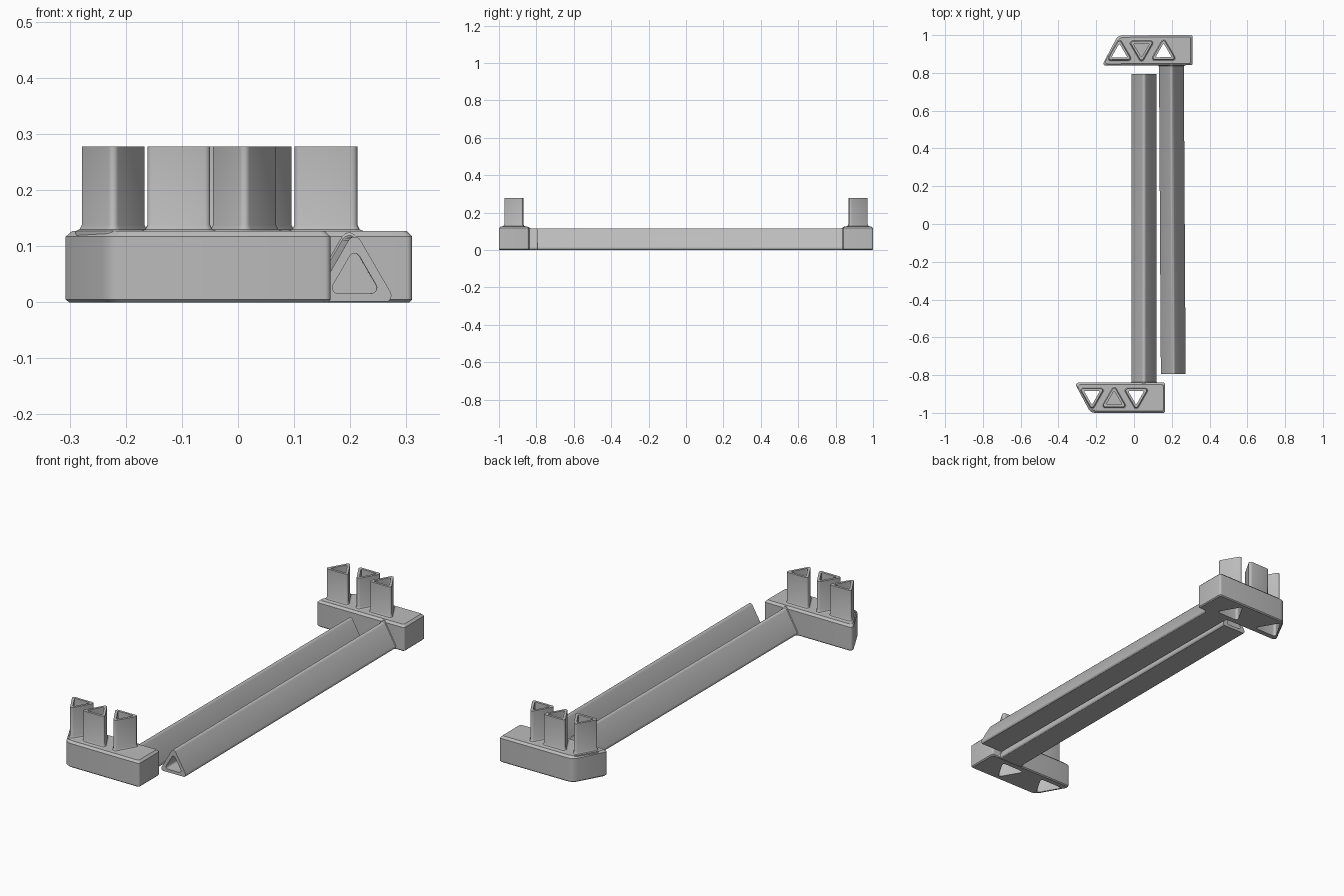
import bpy, bmesh, math
from mathutils import Vector, Matrix

cube = bpy.data.objects.get("Cube")
if cube:
    bpy.data.objects.remove(cube, do_unlink=True)

grey = bpy.data.materials.new("light grey plastic")
grey.use_nodes = True
COLOUR = (0.5, 0.5, 0.5, 1)
grey.diffuse_color = COLOUR
grey.node_tree.nodes["Principled BSDF"].inputs["Base Color"].default_value = COLOUR


def rounded(points, radii, steps=5):
    """Counter-clockwise 2D outline with circular corners."""
    out, n = [], len(points)
    for i, p in enumerate(points):
        p = Vector(p)
        a = (Vector(points[i - 1]) - p).normalized()
        b = (Vector(points[(i + 1) % n]) - p).normalized()
        half = a.angle(b) / 2
        centre = p + (a + b).normalized() * radii[i] / math.sin(half)
        start = p + a * radii[i] / math.tan(half) - centre
        turn = math.pi - 2 * half
        for k in range(steps + 1):
            out.append(centre + Matrix.Rotation(turn * k / steps, 2) @ start)
    return out


def triangle(side, radius, up=True):
    """Rounded equilateral triangle about its centroid."""
    base = math.pi / 2 if up else -math.pi / 2
    reach = side / math.sqrt(3)
    pts = [(reach * math.cos(base + k * math.tau / 3),
            reach * math.sin(base + k * math.tau / 3)) for k in range(3)]
    return rounded(pts, [radius] * 3)


def loft(name, rings):
    """Closed solid through a list of equal-length rings of 3D points."""
    bm = bmesh.new()
    loops = [[bm.verts.new(p) for p in ring] for ring in rings]
    n = len(loops[0])
    for lo, hi in zip(loops, loops[1:]):
        for i in range(n):
            j = (i + 1) % n
            bm.faces.new((lo[i], lo[j], hi[j], hi[i]))
    bm.faces.new(loops[0][::-1])
    bm.faces.new(loops[-1])
    bmesh.ops.recalc_face_normals(bm, faces=bm.faces)
    mesh = bpy.data.meshes.new(name)
    bm.to_mesh(mesh)
    bm.free()
    mesh.materials.append(grey)
    obj = bpy.data.objects.new(name, mesh)
    bpy.context.collection.objects.link(obj)
    return obj


def upright(outline, x, y, z):
    return [(x + p.x, y + p.y, z) for p in outline]


def cut(obj, cutters):
    bpy.context.view_layer.objects.active = obj
    for c in cutters:
        mod = obj.modifiers.new("cut", 'BOOLEAN')
        mod.operation, mod.object, mod.solver = 'DIFFERENCE', c, 'EXACT'
        bpy.ops.object.modifier_apply(modifier=mod.name)


# End block: one slanted side, chamfered top, softened bottom
CX, CY = -0.0725, -0.92
HALF_X, HALF_Y = 0.2375, 0.08


def block_ring(z, inset):
    hx, hy = HALF_X - inset, HALF_Y - inset
    pts = [(-hx + 0.08, -hy), (hx, -hy), (hx, hy), (-hx - 0.005, hy)]
    return upright(rounded(pts, [0.04, 0.01, 0.01, 0.012]), CX, CY, z)


block = loft("end_block", [block_ring(0, 0.005), block_ring(0.005, 0),
                           block_ring(0.117, 0), block_ring(0.127, 0.01)])

# Three hollow triangular pegs; the outer two open through the block
parts, cutters = [block], []
PEG_R = 0.01
for i, side_name in enumerate(("right", "middle", "left")):
    up = i == 1
    x = -0.2225 + 0.117 * i
    y = CY + (-0.012 if up else 0.012)

    def tri(side, radius, z):
        return upright(triangle(side, radius, up), x, y, z)

    peg = loft(side_name + "_peg", [tri(0.157, 0.016, 0.118), tri(0.157, 0.016, 0.127),
                                    tri(0.139, 0.013, 0.13), tri(0.1266, PEG_R, 0.138),
                                    tri(0.1266, PEG_R, 0.278)])
    floor = 0.14 if up else -0.05
    hole = loft("hole_cutter", [tri(0.086, 0.005, floor), tri(0.086, 0.005, 0.35)])
    cut(peg, [hole])
    cutters.append(hole)
    parts.append(peg)
    if not up:
        # Matching socket underneath for stacking
        socket = loft("socket_cutter", [tri(0.13, PEG_R, -0.05), tri(0.13, PEG_R, 0.09)])
        cut(block, [hole, socket])
        cutters.append(socket)

# Long triangular bar with a flared root and an open far end
BAR_X, BAR_SIDE, BAR_R = 0.0525, 0.149, 0.012
BAR_Z = BAR_SIDE / (2 * math.sqrt(3))


def bar_ring(side, radius, y, z=BAR_Z):
    return [(BAR_X + p.x, y, max(z + p.y, 0.001)) for p in triangle(side, radius)]


bar = loft("long_bar", [bar_ring(0.165, 0.014, -0.85), bar_ring(0.165, 0.014, -0.84),
                        bar_ring(0.154, 0.013, -0.837), bar_ring(BAR_SIDE, BAR_R, -0.828),
                        bar_ring(BAR_SIDE, BAR_R, 0.795)])
bore = loft("bore_cutter", [bar_ring(0.094, 0.01, 0.63), bar_ring(0.094, 0.01, 0.85)])
cut(bar, [bore])
cutters.append(bore)
parts.append(bar)

for c in cutters:
    bpy.data.objects.remove(c, do_unlink=True)

# Second half: mirrored front to back, shifted sideways and turned a touch
pivot = Matrix.Translation((0.2, 0.92, 0))
turn = pivot @ Matrix.Rotation(0.006, 4, 'Z') @ pivot.inverted()
place = turn @ Matrix.Translation((0.145, 0, 0)) @ Matrix.Diagonal((1, -1, 1, 1))
for obj in list(parts):
    twin = obj.copy()
    twin.data = obj.data.copy()
    twin.name = "back_" + obj.name
    obj.name = "front_" + obj.name
    twin.data.transform(place)
    twin.data.flip_normals()
    bpy.context.collection.objects.link(twin)
    parts.append(twin)

# Smooth the rounded corners, keep the edges crisp
bpy.ops.object.select_all(action='DESELECT')
for obj in parts:
    obj.select_set(True)
bpy.context.view_layer.objects.active = block
bpy.ops.object.shade_smooth_by_angle(angle=math.radians(30))
